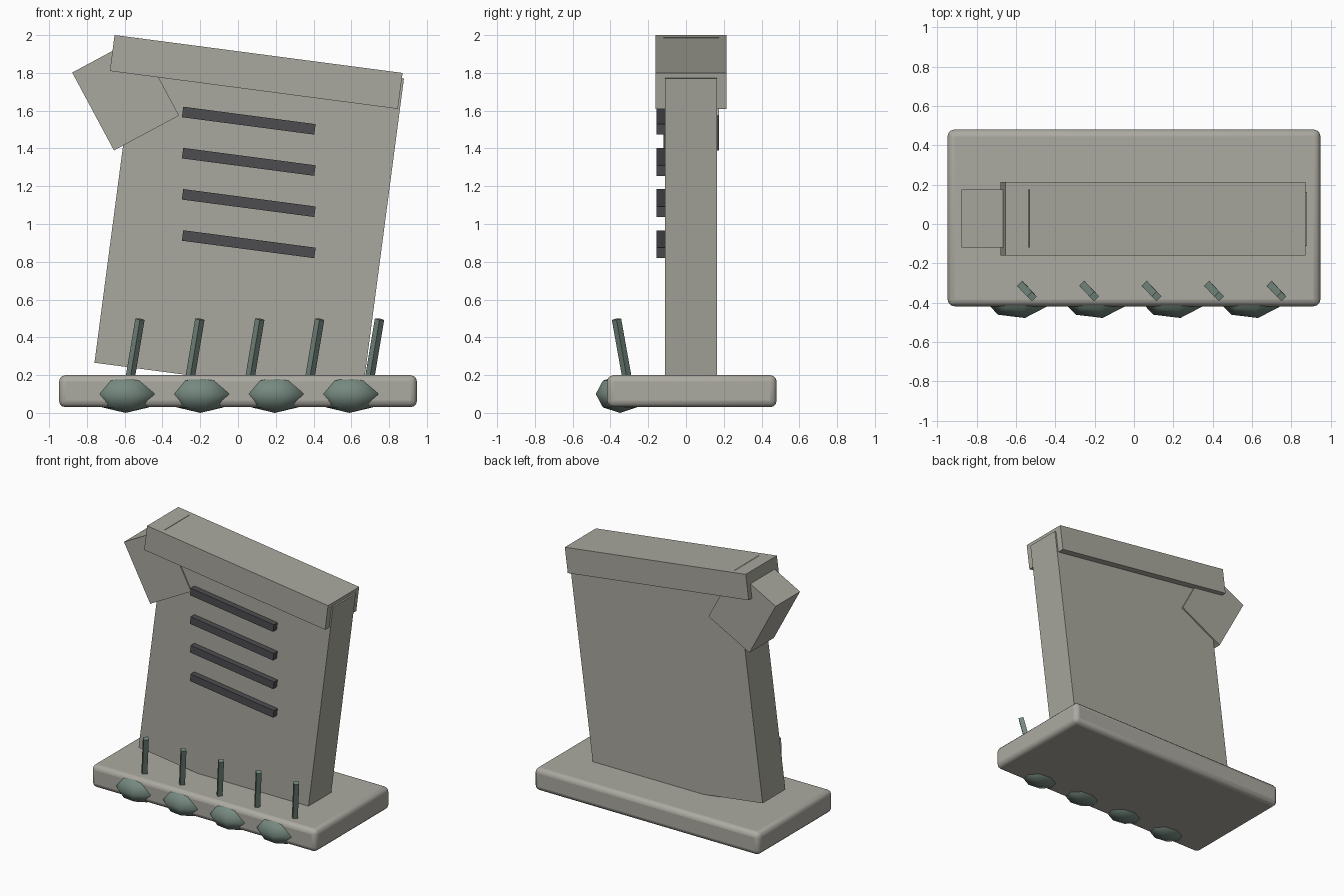
import bpy, bmesh, math
from mathutils import Matrix, Vector

if "Cube" in bpy.data.objects:
    bpy.data.objects.remove(bpy.data.objects["Cube"])


def material(name, rgb):
    m = bpy.data.materials.new(name)
    m.diffuse_color = (*rgb, 1)
    m.use_nodes = True
    m.node_tree.nodes["Principled BSDF"].inputs["Base Color"].default_value = m.diffuse_color
    return m


STONE = material("warm_grey_stone", (0.41, 0.40, 0.355))
SLATE = material("slab_grey_stone", (0.40, 0.395, 0.345))
DARK = material("dark_engraving", (0.075, 0.072, 0.08))
MOSS = material("grey_green", (0.18, 0.25, 0.215))

TILT = math.radians(7.5)


def finish(name, bm, mat, matrix=Matrix()):
    mesh = bpy.data.meshes.new(name)
    bmesh.ops.transform(bm, matrix=matrix, verts=bm.verts)
    bmesh.ops.recalc_face_normals(bm, faces=bm.faces)
    bm.to_mesh(mesh)
    bm.free()
    mesh.materials.append(mat)
    obj = bpy.data.objects.new(name, mesh)
    bpy.context.collection.objects.link(obj)
    return obj


def box(name, centre, size, mat, tilt=0.0):
    bm = bmesh.new()
    bmesh.ops.create_cube(bm, size=1, matrix=Matrix.Diagonal((*size, 1)))
    return finish(name, bm, mat,
                  Matrix.Translation(centre) @ Matrix.Rotation(tilt, 4, 'Y'))


def leaning(u, y, v):
    """Point given along and up the leaning slab."""
    return Matrix.Rotation(TILT, 3, 'Y') @ Vector((u, y, v))


# Rounded plinth
base = box("base", (0, 0.031, 0.115), (1.895, 0.898, 0.17), STONE)
bev = base.modifiers.new("round_edges", 'BEVEL')
bev.width = 0.035
bev.segments = 3
bpy.context.view_layer.objects.active = base
base.select_set(True)
bpy.ops.object.shade_smooth_by_angle(angle=math.radians(40))

# Leaning slab, its cap and the broken corner block
box("slab", leaning(-0.074, 0.026, 1.017), (1.428, 0.274, 1.706), SLATE, TILT)
box("cap", leaning(-0.140, 0.027, 1.802), (1.538, 0.375, 0.192), SLATE, TILT)
box("broken_corner", (-0.595, 0.028, 1.688), (0.391, 0.294, 0.468), SLATE,
    math.radians(-28.2))

# Dark raised lines on the front
for i in range(4):
    box(f"inscription_bar_{i + 1}", (0.057, -0.13, 1.547 - 0.218 * i),
        (0.707, 0.05, 0.056), DARK, TILT)

# Leaning square stems along the front
for i in range(5):
    bottom = Vector((-0.575 + 0.317 * i, -0.308, 0.16))
    top = Vector((-0.519 + 0.317 * i, -0.368, 0.496))
    axis = top - bottom
    lean = Vector((0, 0, 1)).rotation_difference(axis).to_matrix().to_4x4()
    bm = bmesh.new()
    bmesh.ops.create_cone(bm, cap_ends=True, segments=4, radius1=0.025,
                          radius2=0.025, depth=axis.length)
    # keep the section corners on the x and y axes
    turn = math.atan2(list(bm.verts)[0].co.y, list(bm.verts)[0].co.x)
    finish(f"stem_{i + 1}", bm, MOSS, Matrix.Translation((bottom + top) / 2)
           @ lean @ Matrix.Rotation(-turn, 4, 'Z'))

# Flattened pebbles set into the front of the plinth
for i in range(4):
    bm = bmesh.new()
    bmesh.ops.create_uvsphere(bm, u_segments=8, v_segments=4, radius=1)
    pebble = finish(f"pebble_{i + 1}", bm, MOSS,
                    Matrix.Translation((-0.595 + 0.395 * i, -0.35, 0.1))
                    @ Matrix.Diagonal((0.18, 0.131, 0.1, 1))
                    @ Matrix.Rotation(math.radians(13), 4, 'Z'))
    pebble.data.polygons.foreach_set("use_smooth",
                                     [True] * len(pebble.data.polygons))
